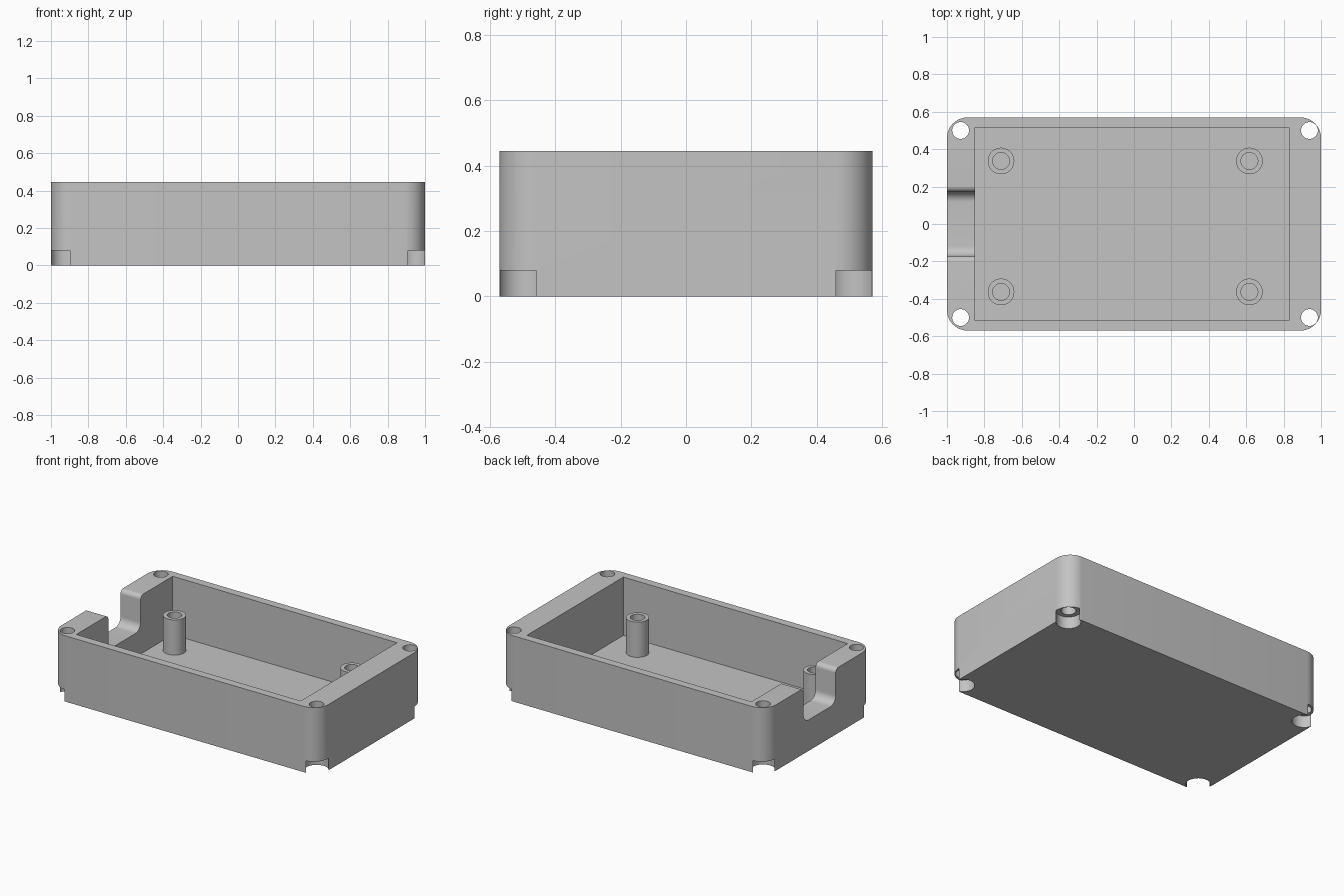
import bpy, bmesh, math
from mathutils import Matrix

if "Cube" in bpy.data.objects:
    bpy.data.objects.remove(bpy.data.objects["Cube"])

HEIGHT = 0.445
HALF_X, HALF_Y = 1.0, 0.57
FLOOR = 0.05

plastic = bpy.data.materials.new("grey_plastic")
plastic.use_nodes = True
plastic.diffuse_color = (0.55, 0.55, 0.55, 1)
plastic.node_tree.nodes["Principled BSDF"].inputs["Base Color"].default_value = (0.55, 0.55, 0.55, 1)


def arc(cx, cy, radius, start, end, steps=10):
    angles = [math.radians(start + (end - start) * i / steps) for i in range(steps + 1)]
    return [(cx + radius * math.cos(a), cy + radius * math.sin(a)) for a in angles]


def circle(cx, cy, radius):
    return arc(cx, cy, radius, 0, 360, 48)[:-1]


def prism(name, profile, low, high, matrix=Matrix()):
    """Extrude a closed outline from low to high along its normal."""
    bm = bmesh.new()
    face = bm.faces.new([bm.verts.new((x, y, low)) for x, y in profile])
    extruded = bmesh.ops.extrude_face_region(bm, geom=[face])["geom"]
    moved = [v for v in extruded if isinstance(v, bmesh.types.BMVert)]
    bmesh.ops.translate(bm, verts=moved, vec=(0, 0, high - low))
    bmesh.ops.transform(bm, matrix=matrix, verts=bm.verts)
    bmesh.ops.recalc_face_normals(bm, faces=bm.faces)
    mesh = bpy.data.meshes.new(name)
    bm.to_mesh(mesh)
    bm.free()
    mesh.materials.append(plastic)
    obj = bpy.data.objects.new(name, mesh)
    bpy.context.scene.collection.objects.link(obj)
    return obj


def cut(obj, cutters):
    """Subtract the cutters, bake the result and remove the helpers."""
    for cutter in cutters:
        cutter.hide_render = True
        mod = obj.modifiers.new("cut", "BOOLEAN")
        mod.operation = "DIFFERENCE"
        mod.solver = "EXACT"
        mod.object = cutter
    graph = bpy.context.evaluated_depsgraph_get()
    baked = bpy.data.meshes.new_from_object(obj.evaluated_get(graph))
    obj.modifiers.clear()
    obj.data = baked
    for cutter in cutters:
        bpy.data.objects.remove(cutter)


def smooth(obj):
    bpy.ops.object.select_all(action="DESELECT")
    obj.select_set(True)
    bpy.context.view_layer.objects.active = obj
    bpy.ops.object.shade_smooth_by_angle(angle=math.radians(30))


# Rounded outer block
r = 0.11
cx, cy = HALF_X - r, HALF_Y - r
outline = (arc(cx, cy, r, 0, 90) + arc(-cx, cy, r, 90, 180)
           + arc(-cx, -cy, r, 180, 270) + arc(cx, -cy, r, 270, 360))
case = prism("case_body", outline, 0, HEIGHT)

# Inner cavity
x0, x1, y1 = -0.85, 0.83, 0.515
cavity = [(x0, -y1), (x1, -y1), (x1, y1), (x0, y1)]
cutters = [prism("cavity_cutter", cavity, FLOOR, 0.6)]

# Cable notch with rounded rim and rounded bottom corners
half, base, rim, low = 0.172, 0.21, 0.03, 0.055
side = (arc(half - low, base + low, low, -90, 0)
        + arc(half + rim, HEIGHT - rim, rim, 180, 90) + [(half + rim, 0.6)])
notch = side + [(-y, z) for y, z in reversed(side)]
along_x = Matrix(((0, 0, 1, 0), (1, 0, 0, 0), (0, 1, 0, 0), (0, 0, 0, 1)))
cutters.append(prism("notch_cutter", notch, -1.1, -0.8, along_x))

# Corner screw holes with open recesses underneath
for x in (-0.927, 0.938):
    for y in (-0.5, 0.5):
        cutters.append(prism("screw_cutter", circle(x, y, 0.045), -0.1, 0.6))
        cutters.append(prism("recess_cutter", circle(x, y, 0.075), -0.1, 0.08))
cut(case, cutters)
smooth(case)

# Hollow mounting posts on the floor
for x, end in ((-0.711, "right"), (0.617, "left")):
    for y, face in ((-0.363, "front"), (0.337, "back")):
        post = prism(f"mounting_post_{face}_{end}", circle(x, y, 0.071), FLOOR - 0.01, 0.288)
        cut(post, [prism("bore_cutter", circle(x, y, 0.045), FLOOR + 0.001, 0.5)])
        smooth(post)
